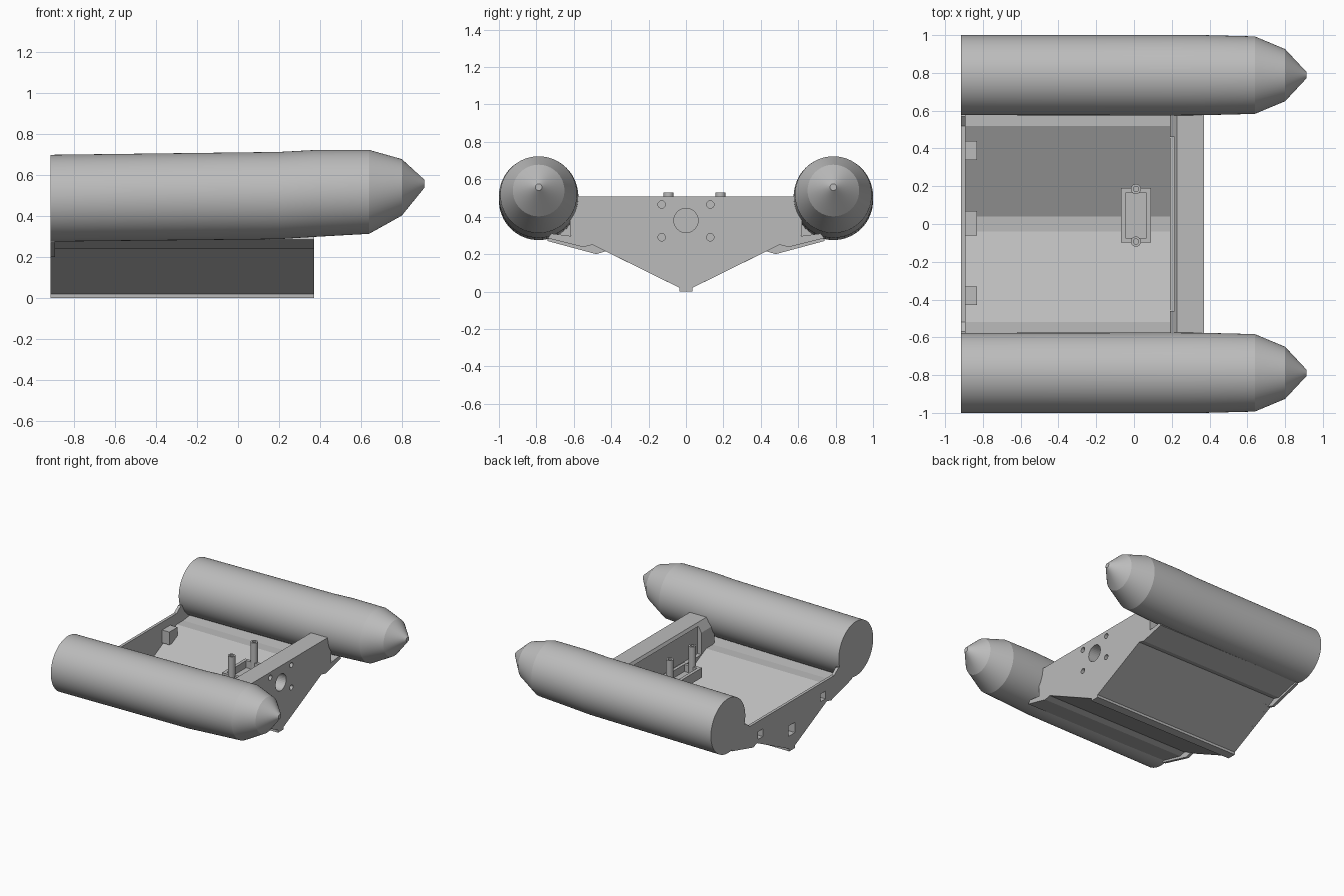
import bpy, bmesh, math
from mathutils import Vector

old = bpy.data.objects.get("Cube")
if old:
    bpy.data.objects.remove(old, do_unlink=True)

grey = bpy.data.materials.new("light grey")
grey.use_nodes = True
grey.diffuse_color = (0.5, 0.5, 0.5, 1)
grey.node_tree.nodes["Principled BSDF"].inputs["Base Color"].default_value = (0.5, 0.5, 0.5, 1)


def finish(name, bm, smooth=None):
    bmesh.ops.recalc_face_normals(bm, faces=bm.faces)
    mesh = bpy.data.meshes.new(name)
    bm.to_mesh(mesh)
    bm.free()
    mesh.materials.append(grey)
    ob = bpy.data.objects.new(name, mesh)
    bpy.context.collection.objects.link(ob)
    if smooth:
        bpy.ops.object.select_all(action='DESELECT')
        ob.select_set(True)
        bpy.context.view_layer.objects.active = ob
        bpy.ops.object.shade_smooth_by_angle(angle=math.radians(smooth))
    return ob


def loft(name, rings, smooth=None):
    """Skin a list of closed rings and cap both ends."""
    bm = bmesh.new()
    loops = [[bm.verts.new(p) for p in ring] for ring in rings]
    n = len(loops[0])
    for a, b in zip(loops, loops[1:]):
        for i in range(n):
            j = (i + 1) % n
            bm.faces.new((a[i], a[j], b[j], b[i]))
    bm.faces.new(loops[0])
    bm.faces.new(loops[-1])
    return finish(name, bm, smooth)


def prism_x(name, profile, x0, x1, smooth=None):
    return loft(name, [[(x, y, z) for y, z in profile] for x in (x0, x1)], smooth)


def prism_y(name, profile, y0, y1):
    return loft(name, [[(x, y, z) for x, z in profile] for y in (y0, y1)])


def box(name, x0, x1, y0, y1, z0, z1):
    return prism_x(name, [(y0, z0), (y1, z0), (y1, z1), (y0, z1)], x0, x1)


def circle(a, b, r, n=32):
    return [(a + r * math.cos(math.tau * i / n), b + r * math.sin(math.tau * i / n))
            for i in range(n)]


def symmetric(half):
    """Close a y-z outline by mirroring its +y half."""
    return half + [(-y, z) for y, z in reversed(half)]


def cut(ob, *cutters):
    for cutter in cutters:
        mod = ob.modifiers.new("cut", 'BOOLEAN')
        mod.operation = 'DIFFERENCE'
        mod.solver = 'EXACT'
        mod.object = cutter
        bpy.context.view_layer.objects.active = ob
        bpy.ops.object.modifier_apply(modifier=mod.name)
        bpy.data.objects.remove(cutter, do_unlink=True)


# Side tubes with a raised, tapered nose
stations = [(-.915, .487, .212), (.2, .5, .213), (.37, .51, .212),
            (.64, .518, .205), (.8, .54, .138), (.912, .558, .018)]
for side, label in ((1, "back"), (-1, "front")):
    loft(label + "_tube",
         [[(x, y, z) for y, z in circle(side * .788, zc, r, 64)] for x, zc, r in stations], 15)

# V-shaped hull shell with keel strip and raised chines
outer = [(.035, 0), (.035, .02), (.5, .25), (.55, .238), (.74, .285)]
inner = [(.72, .31), (.6, .295), (.52, .295), (.04, .055)]
prism_x("hull_shell", symmetric(outer + inner), -.915, .37)

# Front bulkhead: sloped rear edge, rear pocket and drilled front
bulkhead = prism_x("front_bulkhead", symmetric(
    [(.035, 0), (.035, .02), (.5, .25), (.62, .3), (.62, .508)]), .19, .37)
cut(bulkhead,
    prism_y("edge_cutter", [(.1, .6), (.1, .44), (.19, .44), (.228, .51), (.228, .6)], -1, 1),
    box("pocket_cutter", .1, .222, -.46, .46, .27, .485),
    prism_x("centre_hole_cutter", circle(0, .38, .065), .27, .4),
    *[prism_x("bolt_hole_cutter", circle(y, z, .02, 16), .3, .4)
      for y in (-.13, .13) for z in (.29, .465)])

# Low rear panel with flared lower corners
rear = prism_x("rear_panel", symmetric(
    [(.035, 0), (.035, .02), (.43, .215), (.48, .2), (.74, .27), (.74, .4),
     (.57, .42), (.52, .38)]), -.915, -.893)

# Three hollow brackets behind the rear panel, open through it
for name, y, z, half, hole in (("back_bracket", .39, .27, .05, .03),
                               ("centre_bracket", .005, .16, .065, .04),
                               ("front_bracket", -.38, .27, .05, .03)):
    bracket = box(name, -.9, -.83, y - half, y + half, z - half, z + half)
    for part, end in ((rear, -.88), (bracket, -.85)):
        cut(part, box("bracket_hole_cutter", -1, end, y - hole, y + hole, z - hole, z + hole))

# Equipment tray with two hollow posts
tray = box("tray", -.07, .09, -.098, .19, .3, .375)
cut(tray, box("tray_cutter", -.045, .065, -.073, .165, .32, .5))


def ring_z(y, r, z):
    return [(a, b, z) for a, b in circle(.01, y, r, 24)]


for label, y in (("back", .185), ("front", -.093)):
    post = loft(label + "_post", [ring_z(y, .027, .3), ring_z(y, .027, .53)], 30)
    cut(post, loft("post_bore_cutter", [ring_z(y, .014, .45), ring_z(y, .014, .6)]))
